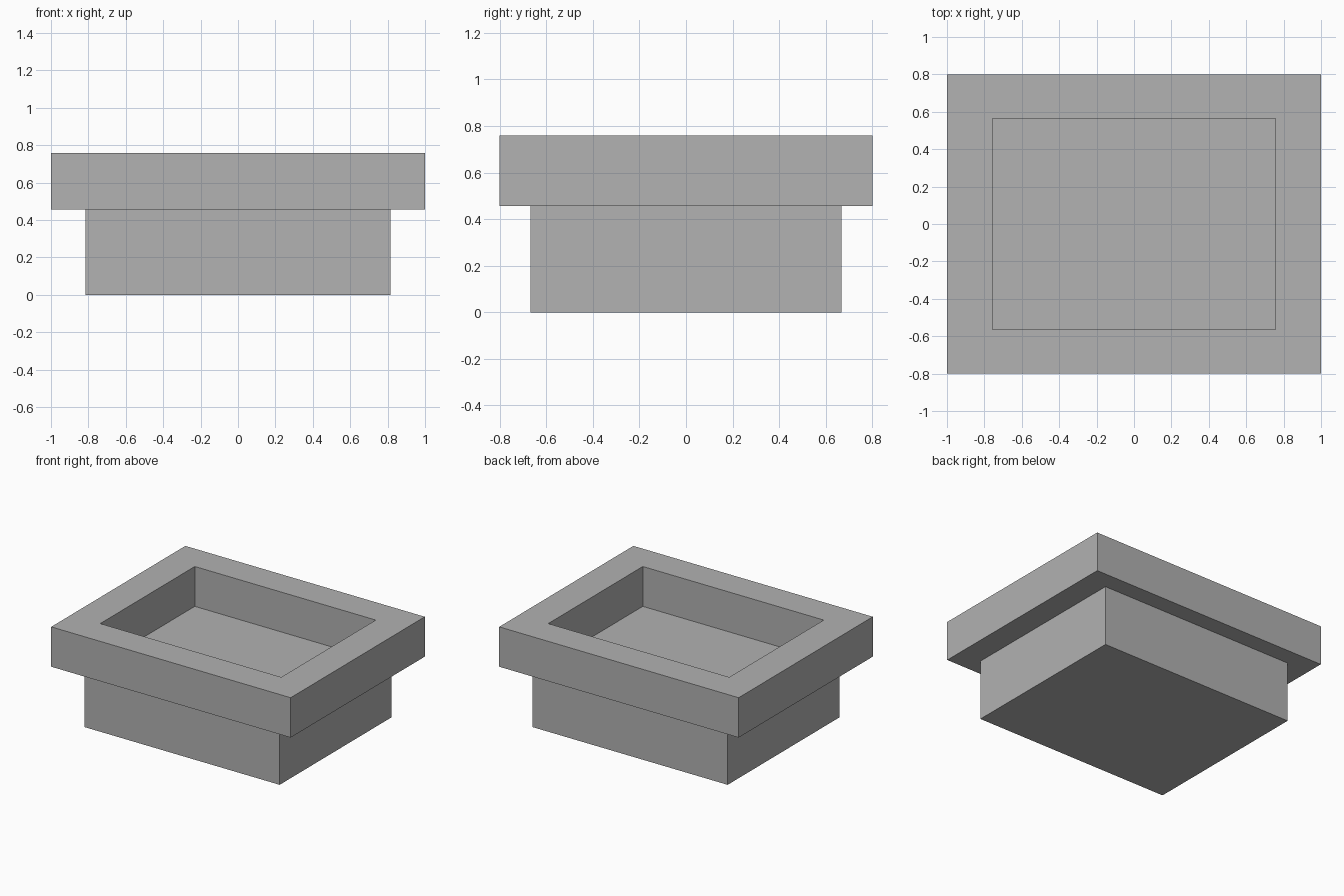
import bpy
import bmesh

cube = bpy.data.objects.get("Cube")
if cube:
    bpy.data.objects.remove(cube, do_unlink=True)

BASE_TOP, RIM_TOP = 0.457, 0.758

# Single stone grey
grey = bpy.data.materials.new("stone grey")
grey.use_nodes = True
colour = (0.445, 0.445, 0.445, 1)
grey.diffuse_color = colour
grey.node_tree.nodes["Principled BSDF"].inputs["Base Color"].default_value = colour


def ring(bm, half_x, half_y, z):
    """Rectangular loop of four corners, counter-clockwise from above."""
    corners = [(-1, -1), (1, -1), (1, 1), (-1, 1)]
    return [bm.verts.new((sx * half_x, sy * half_y, z)) for sx, sy in corners]


def bridge(bm, a, b):
    for i in range(4):
        j = (i + 1) % 4
        bm.faces.new((a[i], a[j], b[j], b[i]))


def finish(bm, name):
    bmesh.ops.recalc_face_normals(bm, faces=bm.faces[:])
    mesh = bpy.data.meshes.new(name)
    bm.to_mesh(mesh)
    bm.free()
    mesh.materials.append(grey)
    obj = bpy.data.objects.new(name, mesh)
    bpy.context.scene.collection.objects.link(obj)


# Solid base block, whose top is the floor of the recess
bm = bmesh.new()
bottom = ring(bm, 0.815, 0.667, 0)
top = ring(bm, 0.815, 0.667, BASE_TOP)
bridge(bm, bottom, top)
bm.faces.new(bottom[::-1])
bm.faces.new(top)
finish(bm, "base_block")

# Overhanging rectangular rim with an open middle
bm = bmesh.new()
loops = [ring(bm, 1, 0.8, BASE_TOP), ring(bm, 1, 0.8, RIM_TOP),
         ring(bm, 0.756, 0.564, RIM_TOP), ring(bm, 0.756, 0.564, BASE_TOP)]
for k, loop in enumerate(loops):
    bridge(bm, loop, loops[(k + 1) % 4])
finish(bm, "rim_frame")
